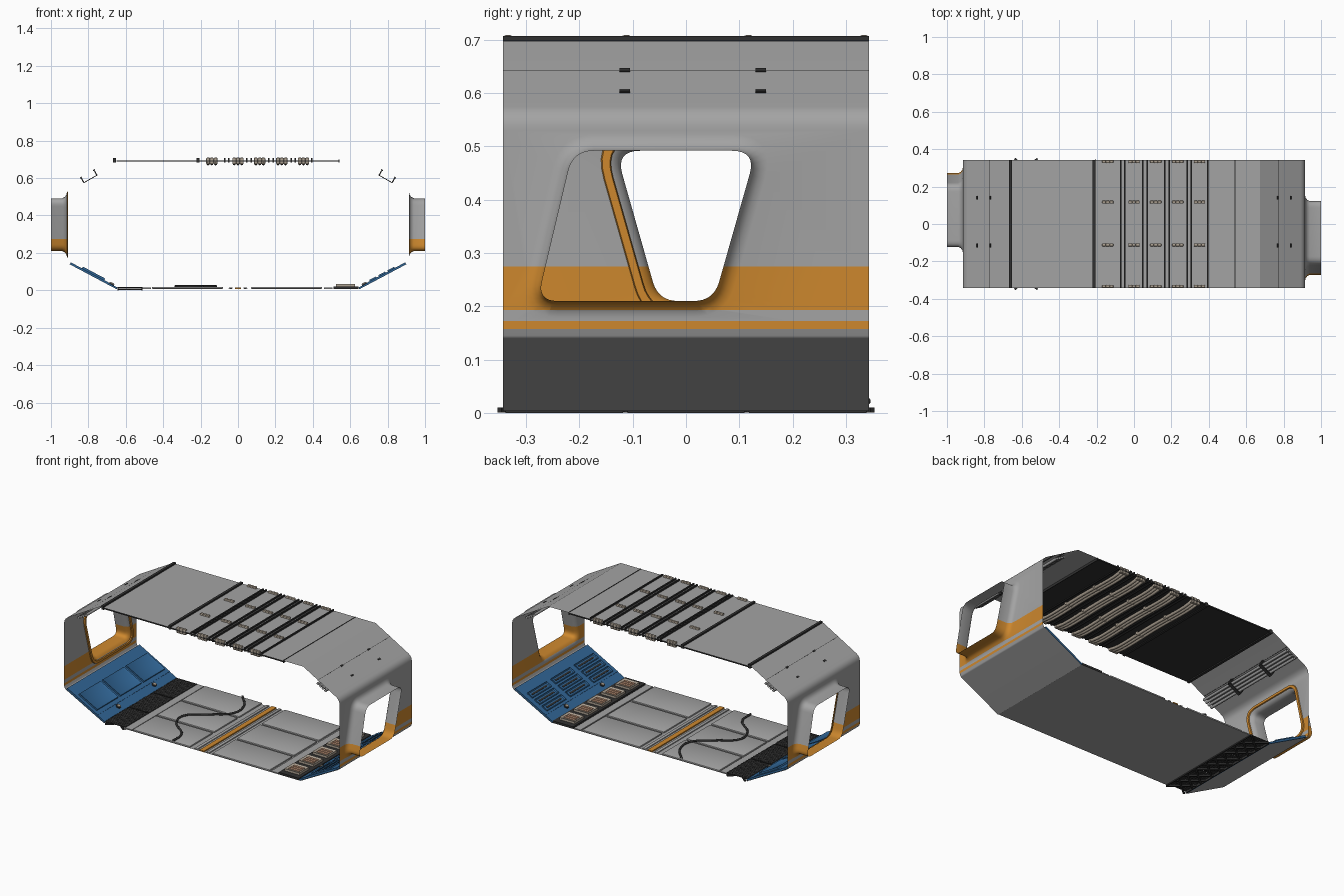
import bpy, bmesh, math
from mathutils import Vector, Matrix

if "Cube" in bpy.data.objects:
    bpy.data.objects.remove(bpy.data.objects["Cube"])

W = 0.343  # half length of the corridor along y


def material(name, r, g, b):
    m = bpy.data.materials.new(name)
    m.diffuse_color = (r, g, b, 1)
    m.use_nodes = True
    m.node_tree.nodes["Principled BSDF"].inputs["Base Color"].default_value = m.diffuse_color
    return m


GREY = material("light_grey", 0.37, 0.37, 0.37)
BLACK = material("black", 0.03, 0.03, 0.03)
ORANGE = material("orange", 0.61, 0.245, 0.027)
BLUE = material("blue", 0.03, 0.13, 0.30)
BEIGE = material("beige", 0.42, 0.36, 0.29)
COPPER = material("copper", 0.58, 0.33, 0.21)


def finish(name, bm, mats, outward=False):
    bmesh.ops.recalc_face_normals(bm, faces=bm.faces[:])
    if outward:  # open sheets face away from the corridor axis
        mid = Vector((0, 0, 0.35))
        if sum(f.normal.dot(f.calc_center_median() - mid) * f.calc_area() for f in bm.faces) < 0:
            bmesh.ops.reverse_faces(bm, faces=bm.faces[:])
    me = bpy.data.meshes.new(name)
    bm.to_mesh(me)
    bm.free()
    for m in mats:
        me.materials.append(m)
    ob = bpy.data.objects.new(name, me)
    bpy.context.collection.objects.link(ob)
    bpy.ops.object.select_all(action='DESELECT')
    ob.select_set(True)
    bpy.context.view_layer.objects.active = ob
    bpy.ops.object.shade_smooth_by_angle(angle=math.radians(35))
    return ob


def box(name, x, y, z, mat, M=None, bevel=0, inset=0):
    bm = bmesh.new()
    bmesh.ops.create_cube(bm, size=1)
    for v in bm.verts:
        v.co = [a + (b - a) * (c + 0.5) for (a, b), c in zip((x, y, z), v.co)]
    if inset:
        bm.normal_update()
        top = [f for f in bm.faces if f.normal.z > 0.9]
        bmesh.ops.inset_region(bm, faces=top, thickness=inset, depth=-0.005)
    elif bevel:
        bmesh.ops.bevel(bm, geom=bm.edges[:], offset=bevel, segments=2, affect='EDGES', profile=0.5)
    if M:
        bm.transform(M)
    return finish(name, bm, [mat])


def tube(name, pts, r, mat, M=None):
    cu = bpy.data.curves.new(name, 'CURVE')
    cu.dimensions = '3D'
    cu.bevel_depth, cu.bevel_resolution, cu.resolution_u = r, 2, 6
    sp = cu.splines.new('BEZIER')
    sp.bezier_points.add(len(pts) - 1)
    for p, co in zip(sp.bezier_points, pts):
        p.co = M @ Vector(co) if M else co
        p.handle_left_type = p.handle_right_type = 'AUTO'
    cu.materials.append(mat)
    ob = bpy.data.objects.new(name, cu)
    bpy.context.collection.objects.link(ob)
    bpy.ops.object.select_all(action='DESELECT')
    ob.select_set(True)
    bpy.context.view_layer.objects.active = ob
    bpy.ops.object.convert(target='MESH')


def fillet(pts, radii, k=8, closed=False):
    out, n = [], len(pts)
    for i, (p, r) in enumerate(zip(pts, radii)):
        if not r or (not closed and i in (0, n - 1)):
            out.append(p)
            continue
        u, v = (pts[i - 1] - p).normalized(), (pts[(i + 1) % n] - p).normalized()
        t = r / math.tan(u.angle(v) / 2)
        a, b = p + u * t, p + v * t
        out += [a * (1 - s) ** 2 + p * 2 * s * (1 - s) + b * s * s for s in [j / k for j in range(k + 1)]]
    return out


def window_loop(d):
    # slanted window outline (y, z), grown outwards by d
    pts = [Vector(p) for p in ((-0.279, 0.21), (0.052, 0.21), (0.132, 0.492), (-0.212, 0.492))]
    rad = [0.03, 0.05, 0.035, 0.05]
    grown = []
    for i, p in enumerate(pts):
        e1, e2 = (p - pts[i - 1]).normalized(), (pts[(i + 1) % 4] - p).normalized()
        n1, n2 = Vector((e1.y, -e1.x)), Vector((e2.y, -e2.x))
        grown.append(p + (n1 + n2) * d / (1 + n1.dot(n2)))
    return fillet(grown, [r + d for r in rad], closed=True)


def loops_mesh(bm, rings):
    # skin between successive (x, offset) window loops
    rows = [[bm.verts.new((x, p.x, p.y)) for p in window_loop(d)] for x, d in rings]
    for a, b in zip(rows, rows[1:]):
        for i in range(len(a)):
            j = (i + 1) % len(a)
            bm.faces.new((a[i], a[j], b[j], b[i]))
    return rows


def sheet(name, pts, mat, mirror=1):
    bm = bmesh.new()
    rows = [[bm.verts.new((p[0] * mirror, y, p[1])) for y in (-W, W)] for p in pts]
    for a, b in zip(rows, rows[1:]):
        bm.faces.new((a[0], a[1], b[1], b[0]))
    return finish(name, bm, [mat], True)


# local frames: lower slope (z inwards) and upper slope (z outwards), right side
LOW = Matrix(((0.883, 0, -0.469, 0.65), (0, 1, 0, 0), (0.469, 0, 0.883, 0.004), (0, 0, 0, 1)))
UP = Matrix(((0.867, 0, 0.497, 0.674), (0, 1, 0, 0), (-0.497, 0, 0.867, 0.698), (0, 0, 0, 1)))
FLIP = Matrix.Diagonal((-1, 1, 1, 1))
V2 = lambda *c: [Vector(p) for p in c]

# outer shell: floor, ceiling, slopes
sheet("floor_shell", [(-0.51, 0.007), (0.65, 0.007)], GREY)
sheet("ceiling_shell", [(-0.674, 0.698), (0.674, 0.698)], GREY)
lower = fillet(V2((0.65, 0.004), (0.909, 0.141), (0.915, 0.157)), [0, 0.012, 0])
upper = fillet(V2((0.915, 0.53), (0.915, 0.561), (0.674, 0.698)), [0, 0.05, 0])
for side in (1, -1):
    sheet("lower_slope", lower, GREY, side)
    sheet("upper_slope", upper, GREY, side)

# side walls with slanted window tunnels and orange stripes
for side in (1, -1):
    bm = bmesh.new()
    rows = loops_mesh(bm, [(0.915, 0.03), (0.918, 0.018), (0.926, 0.007), (0.94, 0.0), (1.0, 0.0)])
    rim = [bm.edges.get((rows[0][i - 1], rows[0][i])) for i in range(len(rows[0]))]
    cs = [bm.verts.new((0.915, y, z)) for y, z in ((-W, 0.157), (W, 0.157), (W, 0.53), (-W, 0.53))]
    border = [bm.edges.new((cs[i - 1], cs[i])) for i in range(4)]
    bmesh.ops.triangle_fill(bm, edges=rim + border, use_beauty=True)
    for z in (0.172, 0.193, 0.275):
        bmesh.ops.bisect_plane(bm, geom=bm.verts[:] + bm.edges[:] + bm.faces[:],
                               plane_co=(0, 0, z), plane_no=(0, 0, 1))
    for f in bm.faces:
        z = f.calc_center_median().z
        f.material_index = int(z < 0.172 or 0.193 < z < 0.275)
    if side < 0:
        bm.transform(Matrix.Rotation(math.pi, 4, 'Z'))
    finish("side_wall", bm, [GREY, ORANGE], True)

# orange trim ring inside the left window
bm = bmesh.new()
loops_mesh(bm, [(0.914, 0.018), (0.908, 0.020), (0.908, 0.034), (0.914, 0.036)])
bm.transform(Matrix.Rotation(math.pi, 4, 'Z'))
finish("window_trim", bm, [ORANGE])

# ceiling ribs, inner lining and pipe bundles
box("ceiling_lining", (-0.65, 0.54), (-W, W), (0.689, 0.693), BLACK)
for x, w in ((-0.66, 0.016), (-0.215, 0.016), (-0.07, 0.008), (-0.05, 0.008), (0.047, 0.008), (0.07, 0.008),
             (0.165, 0.008), (0.188, 0.008), (0.284, 0.008), (0.307, 0.008), (0.395, 0.008), (0.54, 0.004)):
    top = 0.7 if w < 0.005 else 0.707
    box("ceiling_rib", (x - w / 2, x + w / 2), (-W, W), (0.684, top), BLACK)
for cx in (-0.14, 0, 0.116, 0.234, 0.35):
    for dx in (-0.02, 0, 0.02):
        x = cx + dx
        tube("ceiling_pipe", [(x, -0.34, 0.692), (x, -0.31, 0.681), (x, 0, 0.681), (x, 0.31, 0.681), (x, 0.34, 0.692)],
             0.0085, BEIGE)
        for y in (-0.334, -0.112, 0.117, 0.334):
            box("pipe_clip", (x - 0.01, x + 0.01), (y - 0.008, y + 0.008), (0.674, 0.709), BEIGE, bevel=0.004)

# pipes, brackets and seams on the upper slopes; knobs and ledges on the lower ones
for F in (Matrix.Identity(4), FLIP):
    U, L = F @ UP, F @ LOW
    for s in (0.122, 0.141, 0.160, 0.179):
        tube("side_pipe", [(s, -W, -0.019), (s, W, -0.019)], 0.008, GREY, U)
    for s in (0.111, 0.191):
        box("roof_seam", (s - 0.001, s + 0.001), (-W, W), (-0.002, 0.0006), BLACK, U)
    for y in (-0.115, 0.14):
        Y = (y - 0.01, y + 0.01)
        box("pipe_bracket", (0.108, 0.194), Y, (-0.034, -0.03), BLACK, U)
        for s in (0.111, 0.191):
            box("bracket_leg", (s - 0.003, s + 0.003), Y, (-0.034, 0.003), BLACK, U)
            box("bracket_tab", (s - 0.006, s + 0.006), Y, (-0.002, 0.002), BLACK, U)
    box("slope_ledge", (0.0, 0.055), (-W, W), (0.002, 0.012), BLUE, L)
    box("slope_panel", (0.055, 0.284), (-W, W), (0.002, 0.014), BLUE, L)
    for y in (-0.17, 0.17):
        for r, h, m in ((0.014, 0.018, BLACK), (0.010, 0.022, BEIGE)):
            bm = bmesh.new()
            bmesh.ops.create_cone(bm, cap_ends=True, segments=16, radius1=r, radius2=r, depth=0.012)
            bm.transform(L @ Matrix.Translation((0.036, y, h - 0.006)))
            finish("slope_knob", bm, [m])

# left slope: three framed panels; right slope: slotted vents
for cy in (-0.222, 0, 0.222):
    box("framed_panel", (0.08, 0.215), (cy - 0.1, cy + 0.1), (0.01, 0.024), BLUE, FLIP @ LOW, inset=0.012)
    for s in (0.09, 0.145, 0.20):
        box("vent_frame", (s - 0.02, s + 0.02), (cy - 0.09, cy + 0.09), (0.01, 0.021), BLUE, LOW, inset=0.008)
        box("vent_slot", (s - 0.005, s + 0.005), (cy - 0.07, cy + 0.07), (0.014, 0.0185), BLACK, LOW)

# floor panels, centre strip and cable
for x in ((-0.46, -0.08), (0.07, 0.45)):
    for y in ((-W, -0.125), (-0.11, 0.11), (0.125, W)):
        box("floor_panel", x, y, (0.008, 0.018), GREY, bevel=0.004)
for x in (-0.51, 0.46):
    box("floor_edge", (x, x + 0.045), (-W, W), (0.008, 0.014), GREY)
for x in (-0.05, 0.03):
    box("centre_ridge", (x, x + 0.02), (-W, W), (0.008, 0.016), GREY, bevel=0.004)
box("centre_strip", (-0.015, 0.015), (-W, W), (0.008, 0.015), ORANGE)
tube("floor_cable", [(x, y, 0.022) for x, y in ((-0.19, -W), (-0.2, -0.25), (-0.31, -0.14), (-0.33, -0.05),
                                                (-0.22, 0.05), (-0.125, 0.14), (-0.13, 0.24), (-0.21, W))], 0.006, BLACK)

# left floor grating in three perforated segments
for i in (-1, 0, 1):
    bm = bmesh.new()
    bmesh.ops.create_grid(bm, x_segments=10, y_segments=17, size=0.5)
    bm.transform(Matrix.Translation((-0.577, i * 0.2285, 0.018)) @ Matrix.Diagonal((0.134, 0.22, 1, 1)))
    cells = bm.faces[:]
    bmesh.ops.inset_individual(bm, faces=cells, thickness=0.0042)
    bmesh.ops.delete(bm, geom=cells, context='FACES')
    ob = finish("floor_grating", bm, [BLACK])
    ob.modifiers.new("thickness", 'SOLIDIFY').thickness = 0.006
    for x in (-0.644, -0.516):
        box("grating_rail", (x, x + 0.006), (i * 0.2285 - 0.11, i * 0.2285 + 0.11), (0, 0.018), BLACK)
    for j in (-1, 0, 1):
        for a in (0.7, -0.7):
            M = Matrix.Translation((-0.577, i * 0.2285 + j * 0.07, 0)) @ Matrix.Rotation(a, 4, 'Z')
            box("grating_brace", (-0.08, 0.08), (-0.005, 0.005), (0.001, 0.01), BLACK, M)

# right floor vents
box("vent_tray", (0.51, 0.645), (-W, W), (0.008, 0.02), BLACK)
for i in range(-2, 3):
    y = i * 0.132
    box("floor_vent", (0.525, 0.625), (y - 0.045, y + 0.045), (0.018, 0.034), BEIGE, inset=0.012)
    for k in (-1, 0, 1):
        box("vent_bar", (0.54, 0.61), (y + k * 0.02 - 0.007, y + k * 0.02 + 0.007), (0.026, 0.033), COPPER)
